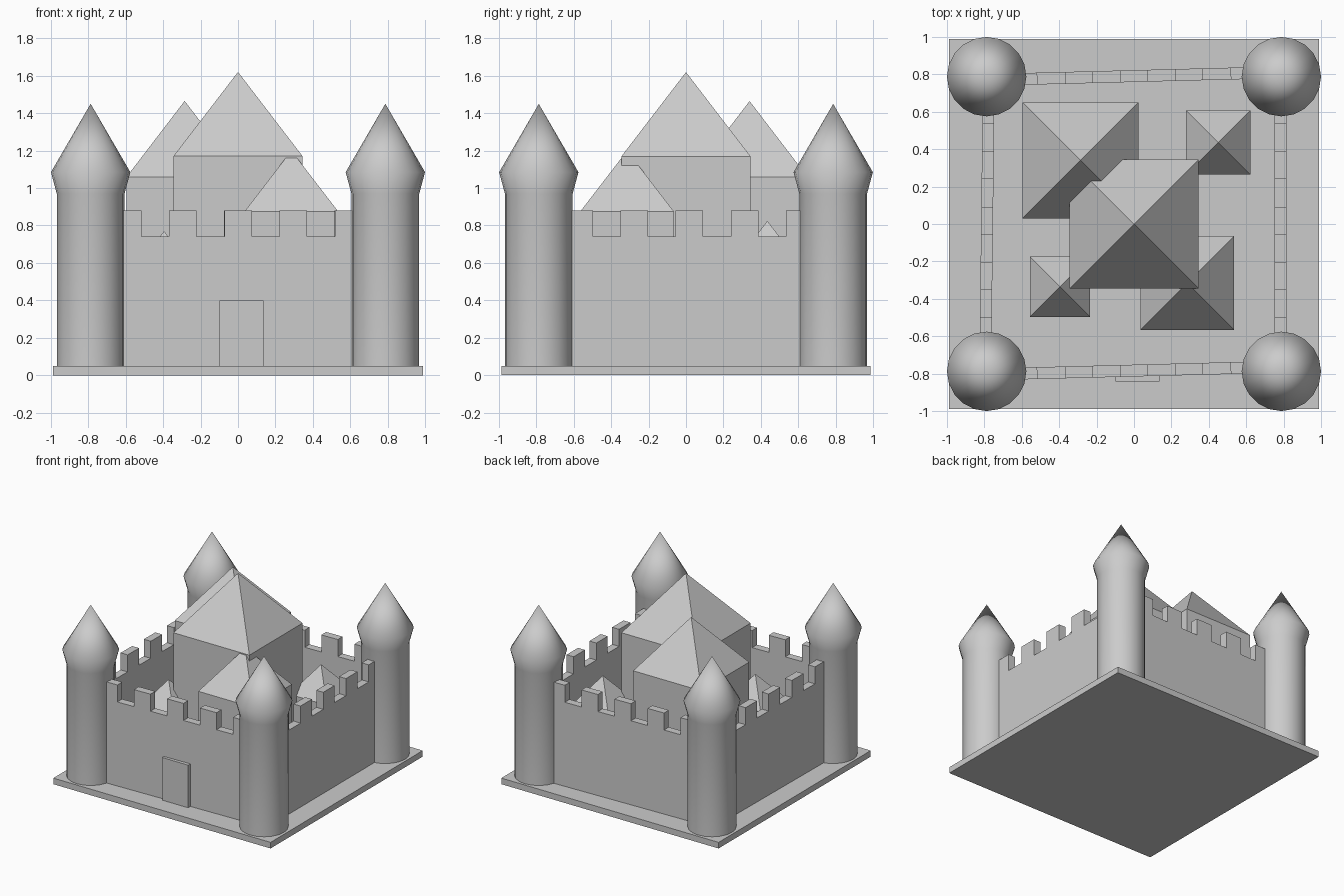
import bpy, bmesh, math
from mathutils import Matrix

if "Cube" in bpy.data.objects:
    bpy.data.objects.remove(bpy.data.objects["Cube"])

# One plain stone colour
stone = bpy.data.materials.new("stone_grey")
stone.use_nodes = True
GREY = (0.6, 0.6, 0.6, 1)
stone.diffuse_color = GREY
stone.node_tree.nodes["Principled BSDF"].inputs["Base Color"].default_value = GREY

BASE_TOP = 0.05


def make_object(name, bm):
    bmesh.ops.recalc_face_normals(bm, faces=bm.faces)
    mesh = bpy.data.meshes.new(name)
    bm.to_mesh(mesh)
    bm.free()
    mesh.materials.append(stone)
    obj = bpy.data.objects.new(name, mesh)
    bpy.context.collection.objects.link(obj)
    return obj


def box(name, low, high):
    bm = bmesh.new()
    bmesh.ops.create_cube(bm, size=1)
    for v in bm.verts:
        v.co = [a + (c + 0.5) * (b - a) for a, b, c in zip(low, high, v.co)]
    return make_object(name, bm)


def tower(name, x, y):
    # Profile of radius and height, spun round the vertical axis
    profile = [(0.181, BASE_TOP - 0.01), (0.181, 0.97), (0.212, 1.085), (0, 1.45)]
    bm = bmesh.new()
    verts = [bm.verts.new((r, 0, z)) for r, z in profile]
    edges = [bm.edges.new(pair) for pair in zip(verts, verts[1:])]
    bmesh.ops.spin(bm, geom=verts + edges, cent=(0, 0, 0), axis=(0, 0, 1),
                   angle=math.tau, steps=20)
    bmesh.ops.remove_doubles(bm, verts=bm.verts, dist=0.0005)
    bmesh.ops.holes_fill(bm, edges=[e for e in bm.edges if e.is_boundary])
    obj = make_object(name, bm)
    obj.location = (x, y, 0)
    bpy.ops.object.select_all(action="DESELECT")
    bpy.context.view_layer.objects.active = obj
    obj.select_set(True)
    bpy.ops.object.shade_smooth_by_angle(angle=math.radians(60))


def wall(name, x, y, turn, shift):
    # Battlement outline with four gaps, extruded to the wall thickness
    half, thick, low, high = 0.78, 0.063, 0.74, 0.88
    outline = [(-half, BASE_TOP - 0.01), (-half, high)]
    for i in range(4):
        mid = (i - 1.5) * 0.295 + shift
        a, b = mid - 0.074, mid + 0.074
        outline += [(a, high), (a, low), (b, low), (b, high)]
    outline += [(half, high), (half, BASE_TOP - 0.01)]
    bm = bmesh.new()
    face = bm.faces.new([bm.verts.new((u, -thick / 2, z)) for u, z in outline])
    out = bmesh.ops.extrude_face_region(bm, geom=[face])
    bmesh.ops.translate(bm, vec=(0, thick, 0),
                        verts=[g for g in out["geom"] if isinstance(g, bmesh.types.BMVert)])
    bmesh.ops.transform(bm, verts=bm.verts, matrix=Matrix.Translation((x, y, 0))
                        @ Matrix.Rotation(turn, 4, "Z"))
    make_object(name, bm)


def building(name, x, y, half, eave, peak):
    # Square block whose top face is drawn up into a pyramid roof
    bm = bmesh.new()
    bmesh.ops.create_cube(bm, size=1)
    for v in bm.verts:
        v.co = (x + v.co.x * 2 * half, y + v.co.y * 2 * half,
                eave if v.co.z > 0 else BASE_TOP - 0.01)
    top = max(bm.faces, key=lambda f: f.calc_center_median().z)
    roof = bmesh.ops.poke(bm, faces=[top])
    roof["verts"][0].co.z = peak
    make_object(name, bm)


# Ground slab
box("base_slab", (-0.987, -0.987, 0), (0.987, 0.987, BASE_TOP))

# Corner towers
for side, sx in (("left", 1), ("right", -1)):
    for end, sy in (("front", -1), ("back", 1)):
        tower(f"{end}_{side}_tower", sx * 0.787, sy * 0.787)

# Curtain walls, slightly askew
wall("front_wall", 0, -0.783, 0.026, 0)
wall("back_wall", 0, 0.79, 0.026, 0)
wall("left_wall", 0.782, 0, math.pi / 2, 0.018)
wall("right_wall", -0.785, 0, math.pi / 2 - 0.012, 0.018)

# Gate in the front wall
box("gate", (-0.1, -0.84, BASE_TOP - 0.01), (0.135, -0.79, 0.4))

# Courtyard buildings
building("main_keep", 0, 0, 0.345, 1.17, 1.62)
building("back_right_hall", -0.285, 0.34, 0.31, 1.06, 1.465)
building("front_left_hall", 0.285, -0.315, 0.25, 0.875, 1.2)
building("back_left_house", 0.45, 0.435, 0.171, 0.6, 0.825)
building("front_right_house", -0.395, -0.335, 0.161, 0.56, 0.77)
